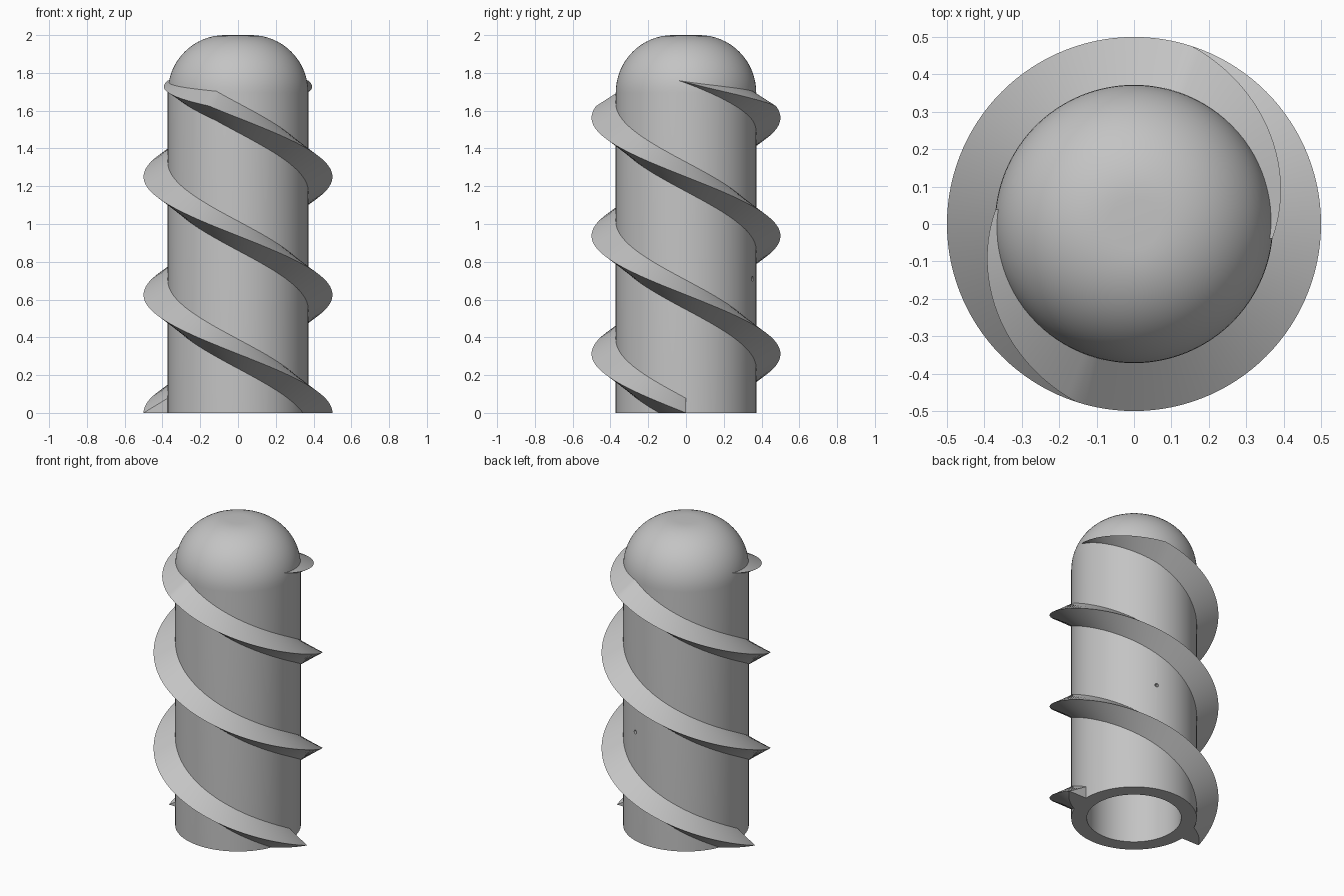
import bpy, bmesh
from math import sin, cos, pi, radians
from mathutils import Matrix, Vector

if "Cube" in bpy.data.objects:
    bpy.data.objects.remove(bpy.data.objects["Cube"])

GREY = (0.55, 0.55, 0.55, 1)
grey = bpy.data.materials.new("plain grey")
grey.use_nodes = True
grey.diffuse_color = GREY
grey.node_tree.nodes["Principled BSDF"].inputs["Base Color"].default_value = GREY

BODY_R, BORE_R, CREST_R, ROOT_R = 0.372, 0.28, 0.5, 0.35
FLAT_R, SHOULDER_Z = 0.07, 1.695
PITCH = 1.25


def finish(bm, name):
    bmesh.ops.recalc_face_normals(bm, faces=bm.faces)
    mesh = bpy.data.meshes.new(name)
    bm.to_mesh(mesh)
    bm.free()
    obj = bpy.data.objects.new(name, mesh)
    bpy.context.collection.objects.link(obj)
    mesh.materials.append(grey)
    return obj


def select_only(obj):
    bpy.ops.object.select_all(action='DESELECT')
    obj.select_set(True)
    bpy.context.view_layer.objects.active = obj


def smooth(obj):
    select_only(obj)
    bpy.ops.object.shade_smooth_by_angle(angle=radians(30))


def domed_wall(radius, top):
    """Straight wall, rounded shoulder and small flat top, from bottom to axis."""
    points = [(radius, 0)]
    for i in range(17):
        a = pi / 2 * i / 16
        points.append((FLAT_R + (radius - FLAT_R) * cos(a),
                       SHOULDER_Z + (top - SHOULDER_Z) * sin(a)))
    return points + [(0, top)]


# Hollow domed body, turned from a profile
bm = bmesh.new()
profile = domed_wall(BORE_R, 1.91)[::-1] + domed_wall(BODY_R, 2.0)
verts = [bm.verts.new((r, 0, z)) for r, z in profile]
edges = [bm.edges.new(pair) for pair in zip(verts, verts[1:])]
bmesh.ops.spin(bm, geom=verts + edges, cent=(0, 0, 0), axis=(0, 0, 1),
               angle=2 * pi, steps=96, use_merge=False)
bmesh.ops.remove_doubles(bm, verts=bm.verts, dist=1e-5)
body = finish(bm, "hollow_body")

# Tiny pinhole through the back wall
bm = bmesh.new()
outward = Vector((0.12, 0.352, 0)).normalized()
place = Matrix.Translation(outward * 0.33 + Vector((0, 0, 0.71)))
bmesh.ops.create_cone(bm, cap_ends=True, segments=12, radius1=0.012, radius2=0.012,
                      depth=0.2, matrix=place @ outward.to_track_quat('Z', 'Y').to_matrix().to_4x4())
cutter = finish(bm, "pinhole_cutter")
cutter.hide_render = True
cut = body.modifiers.new("pinhole", 'BOOLEAN')
cut.operation = 'DIFFERENCE'
cut.object = cutter
select_only(body)
bpy.ops.object.modifier_apply(modifier=cut.name)
bpy.data.objects.remove(cutter)
smooth(body)


# Screw thread: triangular section swept down a helix, fading out at the top
def thread(name, start):
    bm = bmesh.new()
    full, fade, step = 468, 78, 3
    rings = []
    for deg in range(0, full + fade + 1, step):
        t = max(0, (deg - full) / fade)
        a = start - radians(deg)
        z = PITCH * min(deg, full) / 360 + 0.135 * t
        crest = CREST_R + (BODY_R - CREST_R) * t
        half = 0.09 * (1 - t) + 0.001
        section = ((ROOT_R, z - half), (crest, z), (ROOT_R, z + half))
        rings.append([bm.verts.new((r * cos(a), r * sin(a), h)) for r, h in section])
    for lower, upper in zip(rings, rings[1:]):
        for i in range(3):
            j = (i + 1) % 3
            bm.faces.new((lower[i], lower[j], upper[j], upper[i]))
    bm.faces.new(rings[0])
    bm.faces.new(rings[-1])
    # Trim flush with the base
    bmesh.ops.bisect_plane(bm, geom=bm.verts[:] + bm.edges[:] + bm.faces[:],
                           plane_co=(0, 0, 0), plane_no=(0, 0, 1), clear_inner=True)
    rim = [e for e in bm.edges if e.is_boundary]
    bmesh.ops.holes_fill(bm, edges=rim, sides=0)
    smooth(finish(bm, name))


thread("left_start_thread", 0)
thread("right_start_thread", pi)
